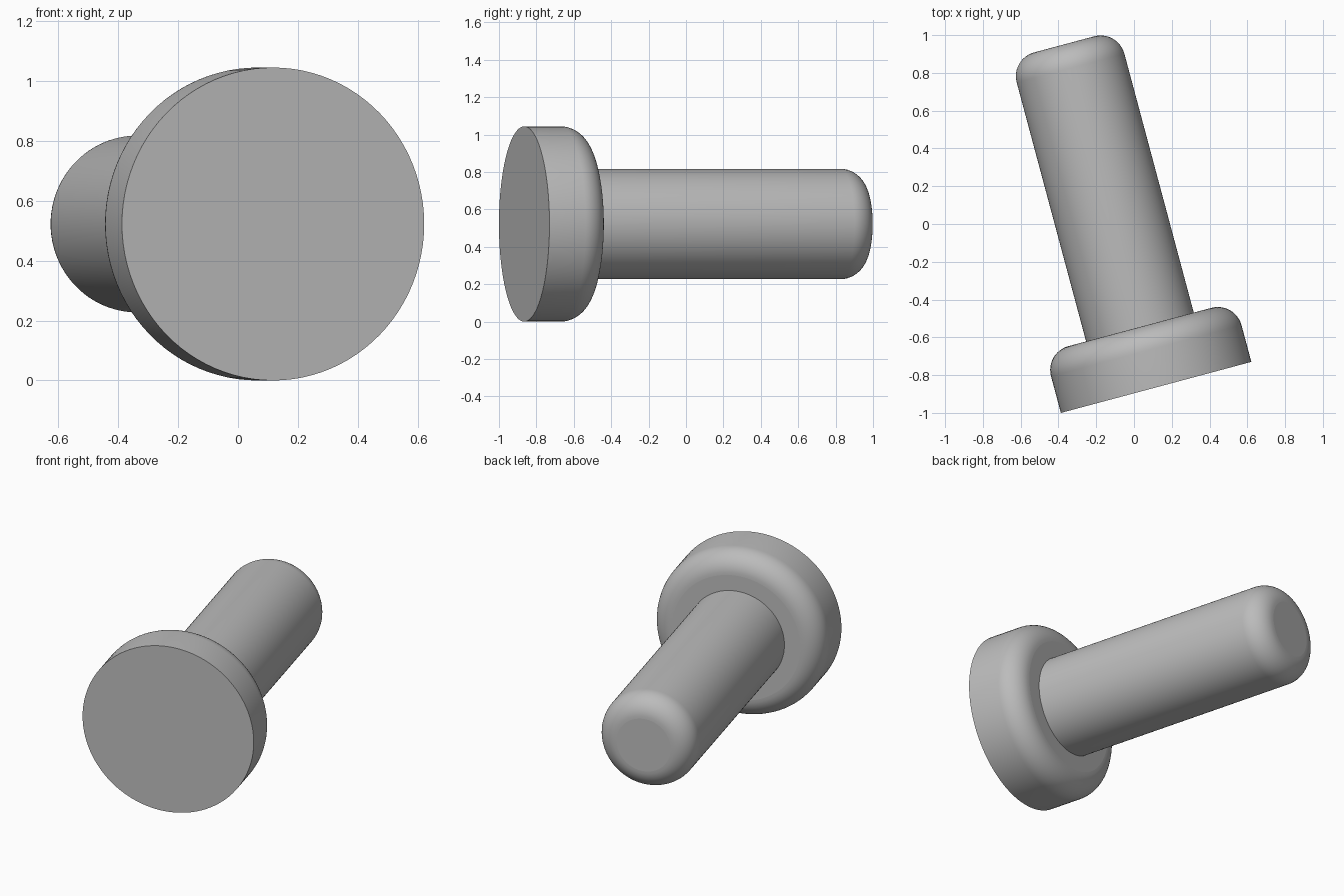
import bpy
import bmesh
import math
from mathutils import Matrix, Vector

cube = bpy.data.objects.get("Cube")
if cube:
    bpy.data.objects.remove(cube, do_unlink=True)

# Plain grey material
grey = bpy.data.materials.new("plain_grey")
grey.use_nodes = True
colour = (0.5, 0.5, 0.5, 1)
grey.diffuse_color = colour
grey.node_tree.nodes["Principled BSDF"].inputs["Base Color"].default_value = colour

HEAD_RADIUS = 0.522
HEAD_HEIGHT = 0.331
SHAFT_RADIUS = 0.295
LENGTH = 1.88
FILLET = 0.13

# The pin lies level, turned 15 degrees about the vertical
placement = (Matrix.Translation(Vector((0.117, -0.865, HEAD_RADIUS)))
             @ Matrix.Rotation(math.radians(15), 4, "Z")
             @ Matrix.Rotation(math.radians(-90), 4, "X"))


def rounded_cylinder(name, radius, start, end):
    """Cylinder along the pin axis with a rounded far rim."""
    bm = bmesh.new()
    bmesh.ops.create_cone(bm, cap_ends=True, segments=96, radius1=radius,
                          radius2=radius, depth=end - start,
                          matrix=Matrix.Translation((0, 0, (start + end) / 2)))
    rim = [e for e in bm.edges if all(v.co.z > end - 0.001 for v in e.verts)]
    bmesh.ops.bevel(bm, geom=rim, offset=FILLET, segments=12, profile=0.5,
                    affect="EDGES")
    bm.transform(placement)
    mesh = bpy.data.meshes.new(name)
    bm.to_mesh(mesh)
    bm.free()
    mesh.materials.append(grey)
    obj = bpy.data.objects.new(name, mesh)
    bpy.context.collection.objects.link(obj)

    # Smooth sides, flat end caps
    bpy.ops.object.select_all(action="DESELECT")
    obj.select_set(True)
    bpy.context.view_layer.objects.active = obj
    bpy.ops.object.shade_smooth_by_angle(angle=math.radians(30))
    for face in mesh.polygons:
        if len(face.vertices) > 4:
            face.use_smooth = False
    return obj


# Wide head, and the shaft seated slightly into it
rounded_cylinder("head", HEAD_RADIUS, 0, HEAD_HEIGHT)
rounded_cylinder("shaft", SHAFT_RADIUS, HEAD_HEIGHT - 0.1, LENGTH)
